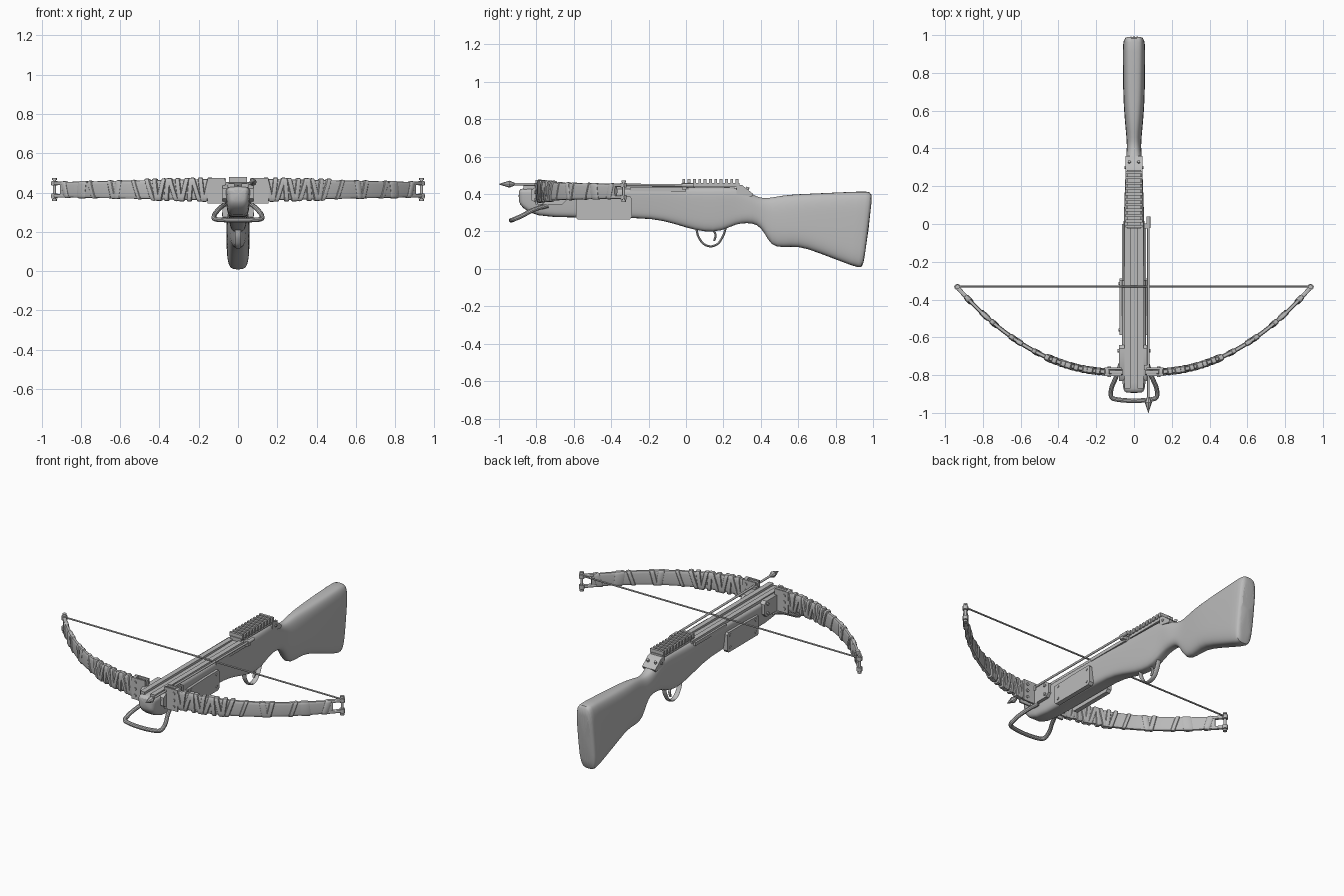
import bpy, bmesh, math
from mathutils import Vector, Matrix

cube = bpy.data.objects.get("Cube")
if cube:
    bpy.data.objects.remove(cube)

grey = bpy.data.materials.new("plain_grey")
grey.use_nodes = True
grey.diffuse_color = (0.5, 0.5, 0.5, 1)
grey.node_tree.nodes["Principled BSDF"].inputs["Base Color"].default_value = (0.5, 0.5, 0.5, 1)


def finish(ob, angle=35):
    if not ob.data.materials:
        ob.data.materials.append(grey)
    bpy.ops.object.select_all(action='DESELECT')
    ob.select_set(True)
    bpy.context.view_layer.objects.active = ob
    if ob.type == 'CURVE':
        bpy.ops.object.convert(target='MESH')
    bpy.ops.object.shade_smooth_by_angle(angle=math.radians(angle))
    return bpy.context.object


def from_bmesh(name, bm, angle=35, subdivide=0):
    bmesh.ops.recalc_face_normals(bm, faces=bm.faces)
    mesh = bpy.data.meshes.new(name)
    bm.to_mesh(mesh)
    bm.free()
    ob = bpy.data.objects.new(name, mesh)
    bpy.context.collection.objects.link(ob)
    if subdivide:
        ob.modifiers.new("smooth", 'SUBSURF').levels = subdivide
        ob.modifiers["smooth"].render_levels = subdivide
    return finish(ob, angle)


def loft(bm, rings):
    loops = [[bm.verts.new(p) for p in ring] for ring in rings]
    for a, b in zip(loops, loops[1:]):
        for i in range(len(a)):
            j = (i + 1) % len(a)
            bm.faces.new((a[i], a[j], b[j], b[i]))
    bm.faces.new(loops[0])
    bm.faces.new(loops[-1])


def box(bm, centre, size):
    bmesh.ops.create_cube(bm, size=1, matrix=Matrix.Translation(centre) @ Matrix.Diagonal((*size, 1)))


def rod(bm, a, b, r1, r2=None, sides=12):
    a, b = Vector(a), Vector(b)
    d = b - a
    m = Matrix.Translation((a + b) / 2) @ d.to_track_quat('Z', 'Y').to_matrix().to_4x4()
    bmesh.ops.create_cone(bm, cap_ends=True, segments=sides, radius1=r1,
                          radius2=r1 if r2 is None else r2, depth=d.length, matrix=m)


def prism(bm, outline, x0, x1):
    loft(bm, [[(x, y, z) for y, z in outline] for x in (x0, x1)])


def tube(name, points, radius, cyclic=False, flat=1):
    cu = bpy.data.curves.new(name, 'CURVE')
    cu.dimensions = '3D'
    cu.bevel_depth, cu.bevel_resolution, cu.resolution_u = radius, 3, 6
    sp = cu.splines.new('BEZIER')
    sp.bezier_points.add(len(points) - 1)
    for bp, p in zip(sp.bezier_points, points):
        bp.co = (p[0] / flat, p[1], p[2])
        bp.handle_left_type = bp.handle_right_type = 'AUTO'
    sp.use_cyclic_u = cyclic
    cu.use_fill_caps = not cyclic
    ob = bpy.data.objects.new(name, cu)
    ob.scale.x = flat
    bpy.context.collection.objects.link(ob)
    return finish(ob)


def power(v, n):
    return math.copysign(abs(v) ** (2 / n), v)


# Stock: rounded sections along y (y, top, bottom, half width, squareness)
stations = [(-.895, .42, .36, .05, 4), (-.88, .432, .33, .062, 4), (-.81, .432, .278, .07, 5),
            (-.6, .432, .274, .07, 5), (-.25, .432, .274, .068, 5), (-.12, .435, .26, .064, 5),
            (0, .438, .22, .06, 4), (.1, .438, .196, .056, 4), (.19, .438, .2, .053, 4),
            (.27, .438, .243, .049, 4), (.33, .415, .245, .044, 3), (.38, .385, .24, .039, 2.6),
            (.42, .377, .195, .038, 2.6), (.455, .381, .12, .04, 2.6), (.52, .394, .114, .046, 2.8),
            (.6, .4, .122, .053, 3), (.7, .404, .09, .058, 3.4), (.95, .416, .006, .06, 4),
            (.985, .413, .006, .057, 4), (1, .39, .03, .045, 4)]
rings = []
for y, top, bottom, w, n in stations:
    ring = []
    for i in range(28):
        a = math.tau * i / 28
        t = (power(math.sin(a), n) + 1) / 2
        narrow = 1 - .25 * (1 - t) * (y < .3)
        slant = .16 * max(0, y - .7) * (1 - t)
        ring.append((power(math.cos(a), n) * w * narrow, y - slant, bottom + (top - bottom) * t))
    rings.append(ring)
bm = bmesh.new()
loft(bm, rings)
from_bmesh("stock", bm, 50, 1)

# Twin rails that leave the bolt groove between them
bm = bmesh.new()
for s in (1, -1):
    box(bm, (s * .034, -.43, .435), (.03, .88, .02))
    box(bm, (s * .058, -.15, .425), (.012, .3, .02))
from_bmesh("flight_rails", bm)

# Sight rail with cross teeth
bm = bmesh.new()
box(bm, (0, .13, .449), (.074, .31, .022))
for i in range(11):
    box(bm, (0, -.012 + i * .0285, .467), (.09, .015, .026))
from_bmesh("sight_rail", bm)

# Sloped cap behind the sight rail
bm = bmesh.new()
prism(bm, [(.27, .40), (.27, .452), (.3, .448), (.36, .40), (.35, .385)], -.044, .044)
for s in (1, -1):
    rod(bm, (s * .025, .325, .42), (s * .025, .332, .437), .008)
    rod(bm, (s * .04, .3, .42), (s * .05, .3, .42), .008)
from_bmesh("receiver_cap", bm)

# Side plates with clipped corners and screws
bm = bmesh.new()
for s in (1, -1):
    prism(bm, [(-.588, .275), (-.58, .265), (-.3, .265), (-.288, .28), (-.288, .375),
               (-.298, .386), (-.40, .386), (-.588, .38)], s * .05, s * .078)
    for y in (-.56, -.315):
        for z in (.29, .365):
            rod(bm, (s * .07, y, z), (s * .082, y, z), .008)
from_bmesh("side_plates", bm)

# Limb mounts: cheek plates, clamps and bolts
bm = bmesh.new()
for s in (1, -1):
    prism(bm, [(-.83, .37), (-.79, .345), (-.66, .345), (-.64, .365), (-.64, .425),
               (-.66, .44), (-.8, .44), (-.83, .42)], s * .05, s * .08)
    for side in (-1, 1):
        box(bm, (s * .11, -.782 + side * .017, .41), (.09, .01, .13))
        for z in (.37, .41, .45):
            rod(bm, (s * .13, -.782, z), (s * .13, -.782 + side * .028, z), .009)
    for z in (.365, .42):
        rod(bm, (s * .07, -.67, z), (s * .087, -.67, z), .009)
from_bmesh("limb_mounts", bm)


# Bow limbs follow one power curve
def limb_y(x):
    return -.785 + .455 * (max(0, x - .08) / .86) ** 2.15


def limb_ring(s, x, thick, height, tilt=0):
    ring = []
    for i in range(16):
        a = math.tau * i / 16
        u, v = power(math.cos(a), 4) * thick, power(math.sin(a), 4) * height
        xx = x + tilt * v
        n = Vector((limb_y(xx - .005) - limb_y(xx + .005), .01)).normalized()
        ring.append((s * (xx + n.x * u), limb_y(xx) + n.y * u, .415 + v))
    return ring


def limb_height(x):
    return .057 - .02 * x


bm = bmesh.new()
for s in (1, -1):
    loft(bm, [limb_ring(s, .06 + .84 * i / 24, .014 - .004 * i / 24, limb_height(.06 + .84 * i / 24))
              for i in range(25)])
from_bmesh("bow_limbs", bm)

# Cord wraps: dense near the mount, sparse outside
wraps = [(.155 + .029 * i, .013, .009, (-.22, .12, .3, -.08)[i % 4]) for i in range(11)]
wraps += [(x, w, .004, t) for x, w, t in ((.515, .01, .3), (.61, .014, -.15), (.64, .012, .2),
                                          (.74, .01, .25), (.79, .02, -.1), (.875, .012, .2))]
bm = bmesh.new()
for s in (1, -1):
    for x, w, swell, tilt in wraps:
        h = limb_height(x)
        loft(bm, [limb_ring(s, x + w * k, .012 + swell * e, h + swell * e, tilt)
                  for k, e in ((-1, 0), (-.75, .8), (0, 1), (.75, .8), (1, 0))])
from_bmesh("cord_wraps", bm)

# Forked tips and string pins
bm = bmesh.new()
for s in (1, -1):
    for z in (.383, .447):
        loft(bm, [[(p[0], p[1], z + (p[2] - .415)) for p in limb_ring(s, x, .011, .009)]
                  for x in (.875, .91, .945)])
        rod(bm, (s * .935, -.333, z - .012), (s * .935, -.333, z + .012), .016)
    rod(bm, (s * .935, -.333, .358), (s * .935, -.333, .472), .008)
    for z in (.362, .468):
        rod(bm, (s * .935, -.333, z - .005), (s * .935, -.333, z + .005), .012)
from_bmesh("limb_tips", bm)

bm = bmesh.new()
rod(bm, (-.935, -.331, .45), (.935, -.331, .45), .005, sides=8)
from_bmesh("bow_string", bm)

# Spare bolt clipped along the left side
bm = bmesh.new()
rod(bm, (.076, -.93, .453), (.076, .03, .447), .0065)
rod(bm, (.076, -1, .453), (.076, -.945, .453), .001, .019, 8)
rod(bm, (.076, -.945, .453), (.076, -.915, .453), .019, .007, 8)
rod(bm, (.076, -.02, .447), (.076, .04, .447), .011)
for y in (-.76, -.01):
    box(bm, (.068, y, .44), (.03, .025, .03))
from_bmesh("spare_bolt", bm)

# Foot stirrup
half = [(.07, -.74, .338), (.095, -.81, .318), (.122, -.885, .28), (.118, -.918, .266), (.095, -.928, .262)]
tube("foot_stirrup", half + [(-x, y, z) for x, y, z in reversed(half)], .012)

# Trigger and its guard
tube("trigger_guard", [(0, .055, .215), (0, .07, .165), (0, .11, .125), (0, .16, .128),
                       (0, .195, .17), (0, .215, .225)], .006, flat=2.5)
tube("trigger", [(0, .145, .21), (0, .158, .18), (0, .15, .15)], .006, flat=1.4)
